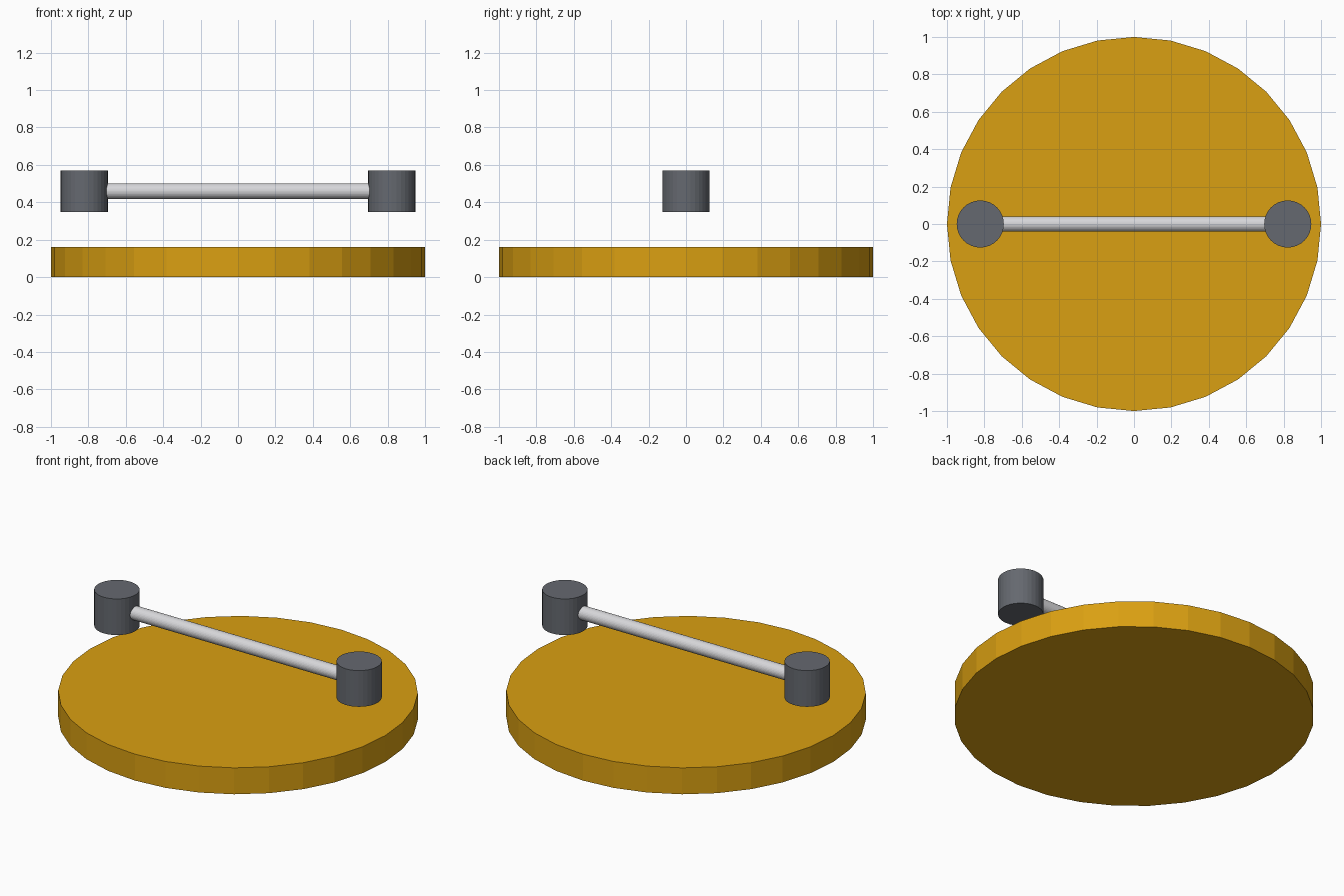
import bpy, math

if "Cube" in bpy.data.objects:
    bpy.data.objects.remove(bpy.data.objects["Cube"])


def material(name, rgb):
    m = bpy.data.materials.new(name)
    m.diffuse_color = (*rgb, 1)
    m.use_nodes = True
    m.node_tree.nodes["Principled BSDF"].inputs["Base Color"].default_value = m.diffuse_color
    return m


GOLD = material("gold", (0.70, 0.35, 0.006))
STEEL = material("light steel", (0.68, 0.68, 0.70))
DARK = material("dark grey", (0.13, 0.14, 0.16))


def cylinder(name, radius, depth, loc, mat, rot=(0, 0, 0), smooth=False):
    bpy.ops.mesh.primitive_cylinder_add(vertices=32, radius=radius, depth=depth,
                                        location=loc, rotation=rot)
    ob = bpy.context.object
    ob.name = name
    ob.data.materials.append(mat)
    if smooth:
        bpy.ops.object.shade_smooth_by_angle(angle=math.radians(30))
    return ob


# flat faceted disc
cylinder("base_disc", 1.0, 0.162, (0, 0, 0.081), GOLD)

# horizontal bar floating over the disc
cylinder("handle_bar", 0.041, 1.64, (0, 0, 0.46), STEEL, (0, math.pi / 2, 0))

# upright end posts
for side, x in (("left", -0.822), ("right", 0.822)):
    cylinder(side + "_post", 0.126, 0.222, (x, 0, 0.46), DARK)
